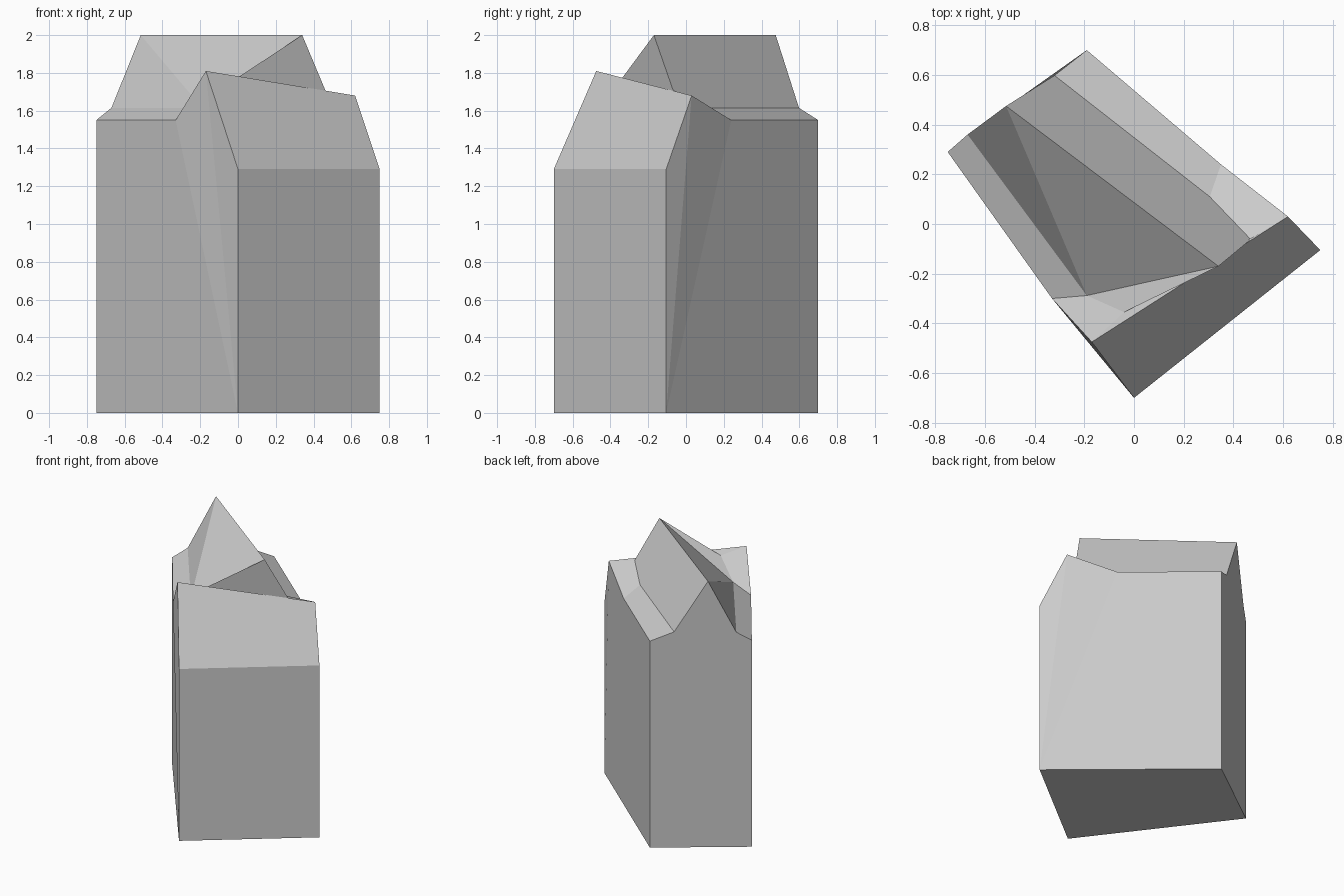
import bpy
import bmesh

if "Cube" in bpy.data.objects:
    bpy.data.objects.remove(bpy.data.objects["Cube"])

# Corner points: ground plan corners a-d-e-h, matching upper outline in capitals
plan = {"A": (-.75, .29), "D": (0, -.70), "E": (.75, -.105), "H": (-.19, .70)}
eaves = {"A": 1.55, "D": 1.29, "E": 1.29, "H": 1.55}
pts = {k.lower(): (*p, 0) for k, p in plan.items()}
pts.update({k: (*p, eaves[k]) for k, p in plan.items()})

# Eave ends, front cross ridge (C-F), main ridge (M-N) and roof kick lines
pts.update({
    "B": (-.33, -.30, 1.55), "G": (.35, .24, 1.55),
    "C": (-.17, -.475, 1.81), "F": (.62, .03, 1.68),
    "M": (-.515, .475, 2.0), "N": (.34, -.17, 2.0),
    "P": (-.67, .36, 1.615), "Q": (-.19, -.288, 1.615),
    "U": (-.32, .598, 1.615), "T": (.305, .11, 1.615),
    "R": (-.04, -.355, 1.75), "S": (.47, -.062, 1.69),
})

walls = ["adeh", "dDEe", "dDC", "dCB", "dBAa", "eEF", "eFG", "eGHh", "aAPMUHh"]
front_roof = ["DCFE", "BCRQ", "RCFS", "TSFG"]
main_roof = ["ABQP", "PQM", "MQN", "QRN", "NRS", "MNSTU", "UTGH"]


def build(name, faces):
    bm = bmesh.new()
    v = {k: bm.verts.new(p) for k, p in pts.items()}
    for f in faces:
        bm.faces.new([v[k] for k in f])
    bmesh.ops.recalc_face_normals(bm, faces=bm.faces[:])
    mesh = bpy.data.meshes.new(name)
    bm.to_mesh(mesh)
    bm.free()
    obj = bpy.data.objects.new(name, mesh)
    bpy.context.collection.objects.link(obj)
    return obj


# Walls and roofs share their edges, so the house is one closed shell
build("gabled_house", walls + front_roof + main_roof)
